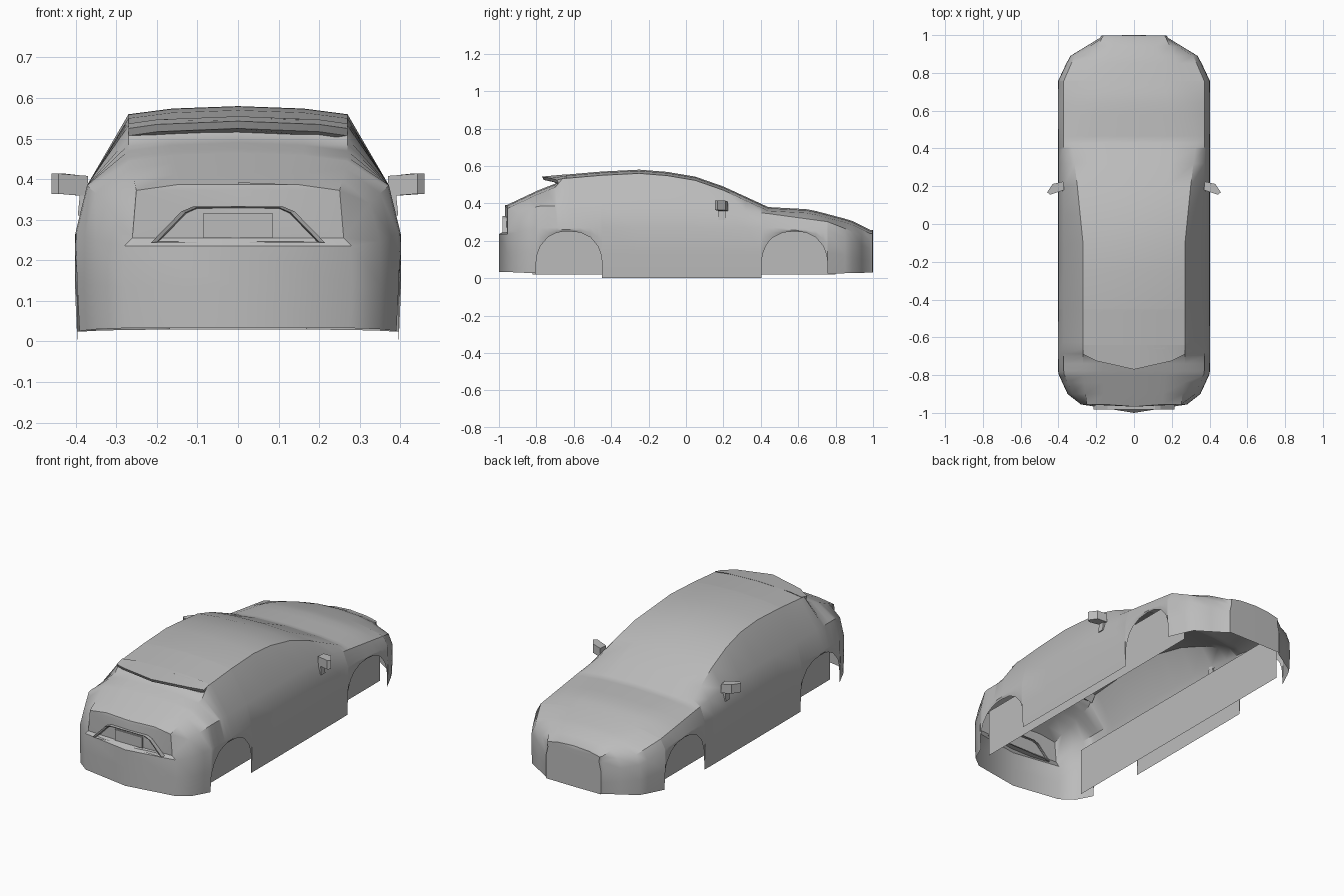
import bpy, bmesh
from mathutils import Vector

cube = bpy.data.objects.get("Cube")
if cube:
    bpy.data.objects.remove(cube, do_unlink=True)

paint = bpy.data.materials.new("body_grey")
paint.use_nodes = True
paint.diffuse_color = (0.5, 0.5, 0.5, 1)
paint.node_tree.nodes["Principled BSDF"].inputs["Base Color"].default_value = (0.5, 0.5, 0.5, 1)


def make(name, verts, faces, angle=0.0):
    """Mesh object with merged points, outward normals and optional smoothing."""
    bm = bmesh.new()
    vs = [bm.verts.new(v) for v in verts]
    for f in faces:
        bm.faces.new([vs[i] for i in f])
    bmesh.ops.remove_doubles(bm, verts=bm.verts, dist=0.0005)
    bmesh.ops.dissolve_degenerate(bm, edges=bm.edges, dist=0.0001)
    bmesh.ops.recalc_face_normals(bm, faces=bm.faces)
    mesh = bpy.data.meshes.new(name)
    bm.to_mesh(mesh)
    bm.free()
    mesh.materials.append(paint)
    ob = bpy.data.objects.new(name, mesh)
    bpy.context.collection.objects.link(ob)
    if angle:
        bpy.ops.object.select_all(action='DESELECT')
        ob.select_set(True)
        bpy.context.view_layer.objects.active = ob
        bpy.ops.object.shade_smooth_by_angle(angle=angle)
    return ob


def loft(name, rings, angle=0.0, closed=False, caps=False):
    n = len(rings[0])
    faces = []
    for r in range(len(rings) - 1):
        for i in range(n if closed else n - 1):
            j = (i + 1) % n
            faces.append((r * n + i, r * n + j, (r + 1) * n + j, (r + 1) * n + i))
    if caps:
        faces += [tuple(range(n)), tuple((len(rings) - 1) * n + i for i in range(n))]
    return make(name, [p for ring in rings for p in ring], faces, angle)


def at(curve, y):
    """Linear lookup in a list of (y, value) points."""
    if y <= curve[0][0]:
        return curve[0][1]
    for (a, p), (b, q) in zip(curve, curve[1:]):
        if y <= b:
            return p + (q - p) * (y - a) / (b - a)
    return curve[-1][1]


# Long profiles of the body
top = [(-.96, .39), (-.79, .47), (-.7, .505), (-.66, .552), (-.45, .57), (-.25, .58),
       (0, .56), (.2, .49), (.44, .38), (.66, .368), (.88, .31), (1, .25)]
edge_x = [(-.96, .25), (-.79, .27), (-.1, .27), (.2, .3), (.44, .33), (.77, .27), (.985, .17)]
belt_z = [(-.955, .255), (-.9, .34), (-.79, .385), (.1, .385), (.44, .345), (.77, .3), (1, .2)]
side_x = [(-.955, .28), (-.9, .35), (-.79, .4), (.77, .4), (.89, .335), (.985, .18)]
side_z = [(-.955, .235), (-.79, .27), (.5, .27), (.77, .25), (1, .15)]
sill_z = [(-1, .035), (-.45, .01), (-.448, 0), (.403, 0), (.405, .015), (1, .03)]
ARCHES, R = (-.625, .58), .176


def bottom(y):
    for c in ARCHES:
        d = abs(y - c) / R
        if d < 1:
            return .08 + .17 * (1 - d ** 2.5) ** .5
    return at(sill_z, y)


def section(y):
    """Half section from the centre of the roof down to the sill."""
    zt, wr, ws = at(top, y), at(edge_x, y), at(side_x, y)
    zs, zb, low = at(side_z, y), at(belt_z, y), bottom(y)
    wr = min(wr, ws * .95)
    return [(0, y, zt), (wr * .6, y, zt - .006), (wr, y, zt - .02), (ws * .93, y, zb),
            (ws, y, zs), (ws * 1.005, y, (zs + low) / 2), (ws * .99, y, low)]


def full(half):
    return [(-x, y, z) for x, y, z in reversed(half)] + half[1:]


# Open body shell with wheel arches
stations = {-.955, -.9, -.84, -.7, -.66, -.25, -.1, .05, .2, .32, .44, .85, .89, .94, .985}
for c in ARCHES:
    for d in (0, .35, .65, .87, .97, .999, 1.005):
        stations |= {c - R * d, c + R * d}
ys = sorted(stations)
rings = [full(section(y)) for y in ys]
tail = [(0, -.967 if i < 4 else -1, p[2]) for i, p in enumerate(section(ys[0]))]
nose = [(0, 1, p[2]) for p in section(ys[-1])]
face = [(p[0] * .95, .998, p[2]) for p in section(ys[-1])]
loft("body_shell", [full(tail)] + rings + [full(face), full(nose)], angle=.6)

# Inner wheel walls
for s, side in ((1, "left"), (-1, "right")):
    loft(side + "_inner_wall", [[(s * .32, y, .02), (s * .32, y, .29)] for y in (-.82, .8)])

# Spoiler lip carrying the roof line past the rear glass
lip = []
for x, y, z in ((-.27, -.69, .525), (-.2, -.725, .535), (0, -.77, .543), (.2, -.725, .535), (.27, -.69, .525)):
    lip.append([(x, -.64, z + .012), (x, y, z), (x, y + .01, z - .018), (x, -.67, z - .03)])
loft("rear_spoiler", lip, angle=.6, closed=True, caps=True)


# Raised frame around the number plate, and the blank plate
def trapezoid(k, y):
    pts = ((-.215, .243), (-.14, .32), (-.11, .333), (.11, .333), (.14, .32), (.215, .243))
    return [(x * k, y, .28 + (z - .28) * k) for x, z in pts]


loft("plate_frame", [trapezoid(1.0, -.955), trapezoid(1.0, -.982), trapezoid(.93, -.978),
                     trapezoid(.9, -.955)], closed=True)
loft("blank_plate", [[(x, y, z) for x, z in ((-.085, .255), (.085, .255), (.085, .316), (-.085, .316))]
                     for y in (-.962, -.971)], closed=True, caps=True)

# Door mirrors on short stalks
plan = ((.37, .18), (.375, .225), (.43, .212), (.46, .168), (.443, .155))
for s, side in ((1, "left"), (-1, "right")):
    loft(side + "_mirror", [[(s * x, y, z + (.006 if x > .4 else 0)) for x, y in plan]
                            for z in (.358, .408)], closed=True, caps=True)
    stalk = [[(s * (x + dx), y, z) for dx, y in ((0, .175), (.02, .175), (.02, .21), (0, .21))]
             for x, z in ((.375, .31), (.37, .36))]
    loft(side + "_mirror_stalk", stalk, closed=True, caps=True)
